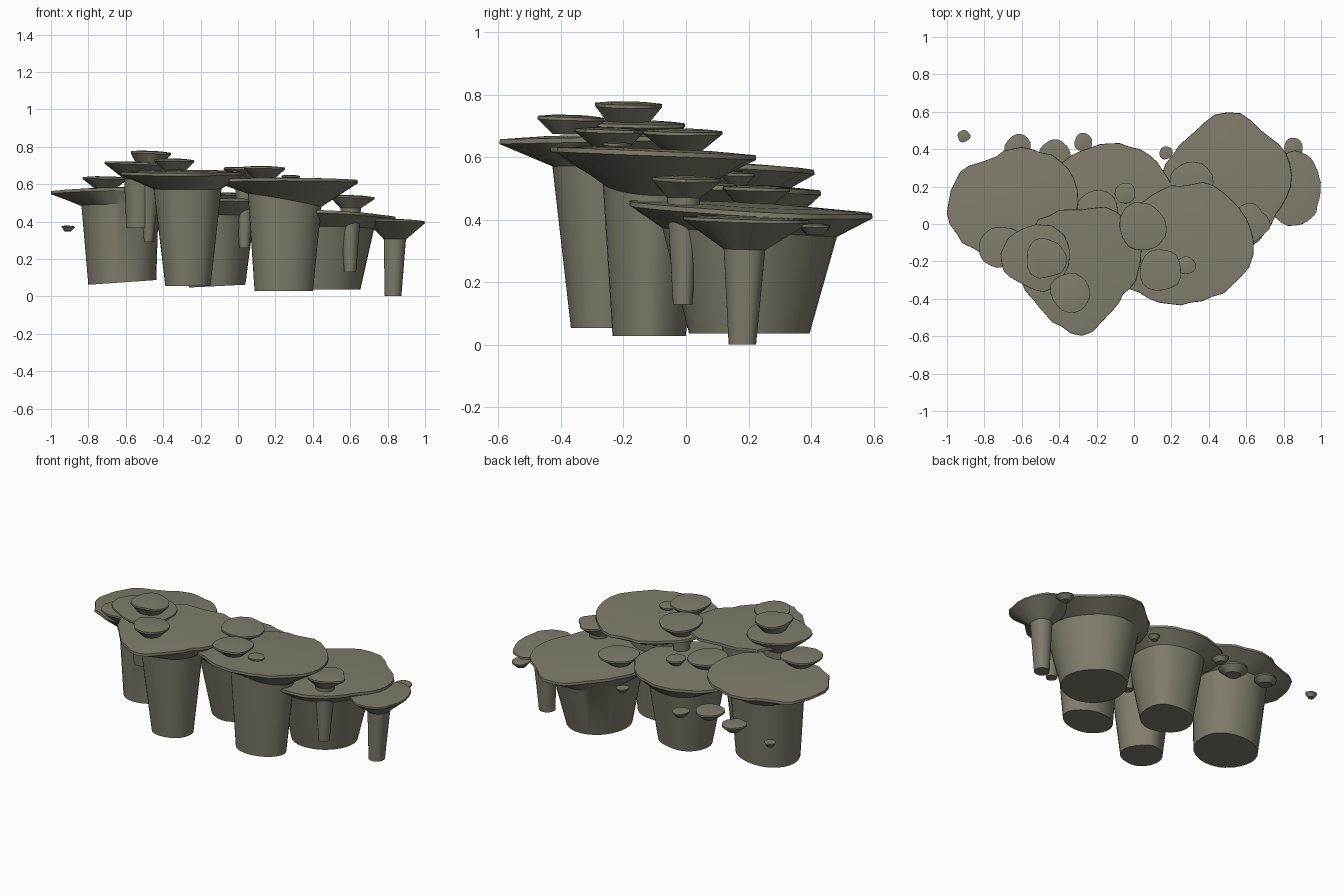
import bpy, bmesh, random
from math import cos, sin, tau, floor, radians
from mathutils import Vector

if "Cube" in bpy.data.objects:
    bpy.data.objects.remove(bpy.data.objects["Cube"], do_unlink=True)

random.seed(5)
stone = bpy.data.materials.new("olive grey stone")
stone.use_nodes = True
colour = (0.215, 0.2, 0.15, 1)
stone.diffuse_color = colour
bsdf = stone.node_tree.nodes["Principled BSDF"]
bsdf.inputs["Base Color"].default_value = colour
bsdf.inputs["Roughness"].default_value = 0.9


def smooth_radius(radii, t):
    """Cyclic spline through evenly spaced radii, t in 0..1."""
    n = len(radii)
    i, f = floor(t * n), t * n - floor(t * n)
    a, b, c, d = (radii[(i + k) % n] for k in (-1, 0, 1, 2))
    return b + 0.5 * f * (c - a + f * (2*a - 5*b + 4*c - d + f * (3*(b - c) + d - a)))


def plate(name, centre, radii, drop, neck, foot=None, foot_size=None,
          tilt=(0, 0), sides=36, rim=0.015, neck_tilt=0.0, foot_tilt=0.0):
    """Flared plate with an irregular rim on a tapered column.
    neck and foot_size are (x radius, y radius); foot is the column base."""
    centre = Vector(centre)
    bm = bmesh.new()
    angles = [tau * k / sides for k in range(sides)]
    wobble = [1 + random.uniform(-0.025, 0.025) for a in angles]
    facets = [random.uniform(0.94, 1.04) for k in range(9)]

    def rim_ring(scale, lift):
        ring = []
        for a, w in zip(angles, wobble):
            r = smooth_radius(radii, a / tau) * scale * w
            x, y = r * cos(a), r * sin(a)
            z = lift + tilt[0] * x + tilt[1] * y
            ring.append(bm.verts.new(centre + Vector((x, y, z))))
        return ring

    def column_ring(origin, size, slope_x, slope_y):
        ring = []
        for a in angles:
            f = smooth_radius(facets, a / tau)
            x, y = size[0] * f * cos(a), size[1] * f * sin(a)
            z = slope_x * x + slope_y * y
            ring.append(bm.verts.new(Vector(origin) + Vector((x, y, z))))
        return ring

    # column base, neck, rim edge, then the gently domed top
    rings = []
    neck_centre = centre - Vector((0, 0, drop))
    if foot:
        neck_centre.x = (foot[0] * 2 + centre.x) / 3
        neck_centre.y = (foot[1] * 2 + centre.y) / 3
        rings.append(column_ring(foot, foot_size, foot_tilt, 0))
    rings.append(column_ring(neck_centre, neck, neck_tilt, tilt[1]))
    rings += [rim_ring(1, -rim), rim_ring(0.995, 0), rim_ring(0.55, rim * 0.5)]
    bm.faces.new(rings[0][::-1])
    for low, high in zip(rings, rings[1:]):
        for k in range(sides):
            j = (k + 1) % sides
            bm.faces.new((low[k], low[j], high[j], high[k]))
    bm.faces.new(rings[-1])
    mesh = bpy.data.meshes.new(name)
    bm.to_mesh(mesh)
    bm.free()
    mesh.materials.append(stone)
    obj = bpy.data.objects.new(name, mesh)
    bpy.context.collection.objects.link(obj)
    bpy.ops.object.select_all(action='DESELECT')
    obj.select_set(True)
    bpy.context.view_layer.objects.active = obj
    bpy.ops.object.shade_smooth_by_angle(angle=radians(28))


# large plates on broad columns
plate("left_back_plate", (-.65, .12, .57),
      [.35, .34, .31, .28, .26, .32, .345, .35, .32, .28, .3, .33],
      .085, (.21, .21), (-.615, .06, .075), (.185, .18), (.03, -.04), foot_tilt=.07)
plate("left_front_plate", (-.28, -.25, .665),
      [.31, .35, .37, .33, .35, .35, .34, .31, .31, .34, .28, .26],
      .09, (.18, .18), (-.27, -.25, .055), (.12, .12), (0, .02))
plate("centre_front_plate", (.25, -.1, .62),
      [.39, .37, .35, .31, .3, .31, .35, .38, .34, .33, .34, .37],
      .105, (.195, .16), (.24, -.12, .028), (.155, .12), (0, -.04), neck_tilt=-.18)
plate("right_back_plate", (.5, .2, .44),
      [.33, .36, .355, .4, .34, .34, .37, .35, .385, .38, .33, .3],
      .08, (.245, .275), (.465, .2, .037), (.185, .19), (-.04, -.05))
plate("centre_back_plate", (-.13, .12, .51),
      [.33, .33, .32, .31, .31, .33, .31, .3, .3, .3, .3, .3],
      .085, (.21, .23), (-.11, .155, .055), (.155, .15), (0, -.05), foot_tilt=.05)
plate("right_end_plate", (.86, .2, .405),
      [.14, .145, .17, .19, .17, .17, .17, .18, .2, .21, .19, .145],
      .1, (.06, .068), (.83, .18, .002), (.045, .045), (-.03, -.03), rim=.01)


def uneven(r):
    return [r * random.uniform(0.88, 1.1) for k in range(9)]


# medium plates on slim stems: x, y, z, radius, neck, foot x, y, z, foot radius
stemmed = {
    "left_stacked_plate": (-.515, -.18, .712, .184, .085, -.53, -.15, .365, .068),
    "left_top_plate": (-.475, -.185, .772, .108, .068, -.478, -.185, .29, .024),
    "centre_stem_plate": (.04, -.005, .685, .132, .055, .035, -.01, .26, .028),
    "right_stem_plate": (.61, 0, .535, .112, .055, .6, -.01, .13, .032),
}
for name, (x, y, z, r, neck, fx, fy, fz, fr) in stemmed.items():
    plate(name, (x, y, z), uneven(r), r * .3 + .03, (neck, neck), (fx, fy, fz), (fr, fr),
          (-.04, -.02), sides=27, rim=.01)

# small shallow plates without a column: x, y, z, radius
shallow = {
    "front_left_cap": (-.335, -.37, .73, .112),
    "far_left_cap": (-.71, -.12, .635, .115),
    "front_centre_cap": (.14, -.24, .69, .115),
    "front_small_cap": (.28, -.22, .645, .05),
    "right_back_cap": (.3, .22, .505, .115),
    "centre_small_cap": (-.05, .165, .55, .057),
    "centre_back_cap": (-.2, .07, .56, .12),
    "right_edge_cap": (.85, .41, .385, .05),
    "back_tiny_cap": (.17, .38, .39, .035),
    "back_middle_cap": (-.27, .44, .385, .05),
    "back_left_cap": (-.42, .37, .405, .085),
    "back_outer_cap": (-.62, .415, .39, .07),
    "loose_tiny_cap": (-.91, .47, .375, .034),
}
for name, (x, y, z, r) in shallow.items():
    plate(name, (x, y, z), uneven(r), r * .38 + .014, (r * .52, r * .52),
          tilt=(-.02, -.03), sides=18, rim=min(.01, r * .15))
